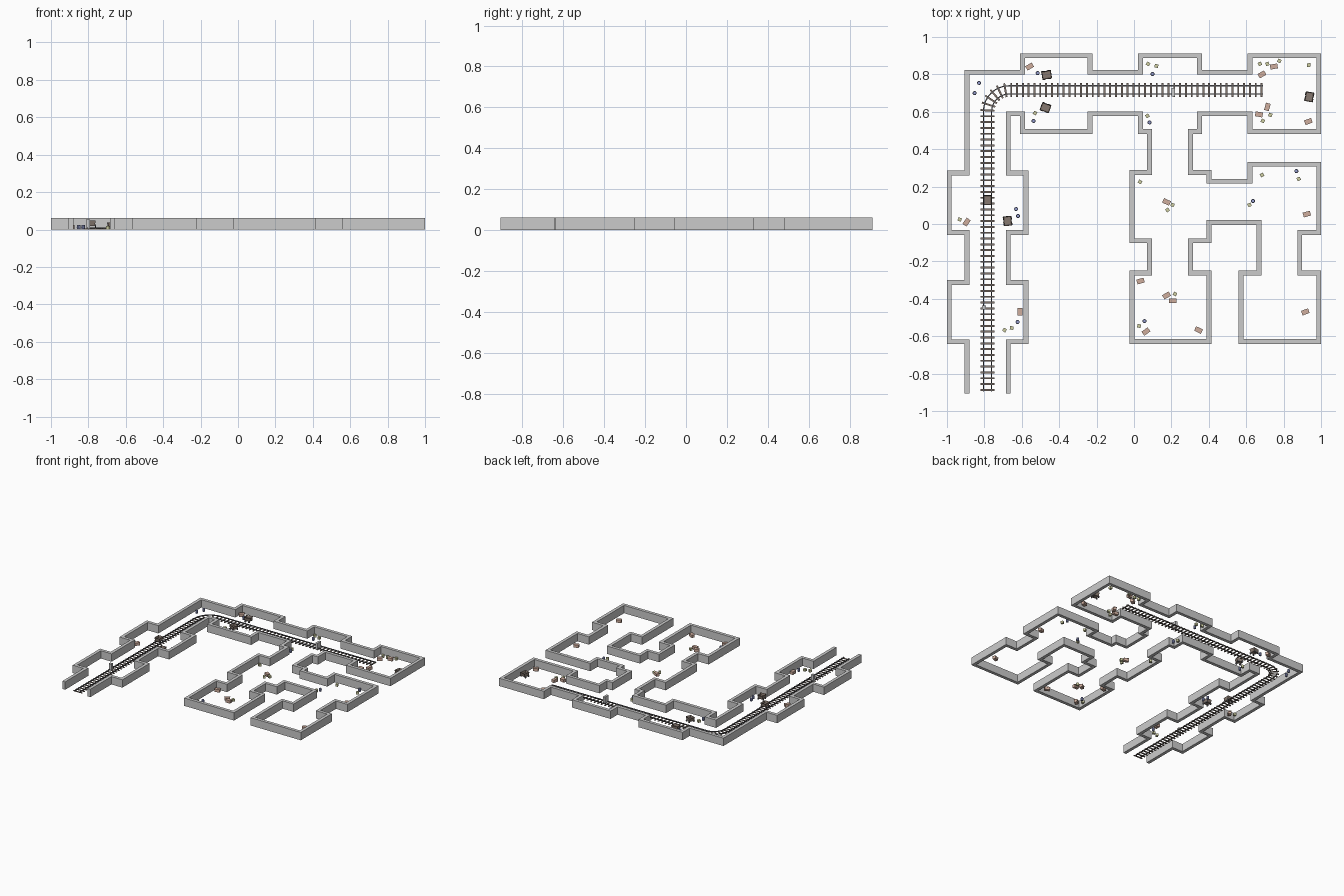
import bpy, bmesh, math, random
from mathutils import Matrix, Vector

if "Cube" in bpy.data.objects:
    bpy.data.objects.remove(bpy.data.objects["Cube"])

random.seed(4)


def mat(name, rgb):
    m = bpy.data.materials.new(name)
    m.diffuse_color = (*rgb, 1)
    m.use_nodes = True
    m.node_tree.nodes["Principled BSDF"].inputs["Base Color"].default_value = m.diffuse_color
    return m


STEEL = mat("dark_steel", (0.10, 0.10, 0.11))
CART = mat("rusty_brown", (0.24, 0.19, 0.16))
TAN = mat("tan_crate", (0.62, 0.42, 0.34))
YELLOW = mat("straw_yellow", (0.62, 0.62, 0.36))
BLUE = mat("barrel_blue", (0.30, 0.34, 0.62))


def finish(name, bm, *mats):
    bmesh.ops.recalc_face_normals(bm, faces=bm.faces)
    me = bpy.data.meshes.new(name)
    bm.to_mesh(me)
    bm.free()
    for m in mats:
        me.materials.append(m)
    ob = bpy.data.objects.new(name, me)
    bpy.context.collection.objects.link(ob)
    return ob


def place(x, y, deg=0):
    return Matrix.Translation((x, y, 0)) @ Matrix.Rotation(math.radians(deg), 4, 'Z')


def add_box(bm, size, centre, m=Matrix(), taper=1.0, idx=0):
    r = bmesh.ops.create_cube(bm, size=1)
    for v in r["verts"]:
        k = taper if v.co.z < 0 else 1
        v.co = m @ (Vector((v.co.x * size[0] * k, v.co.y * size[1] * k, v.co.z * size[2])) + Vector(centre))
    for f in {f for v in r["verts"] for f in v.link_faces}:
        f.material_index = idx
    return r["verts"]


def sweep(bm, pts, off_a, off_b, z0, z1):
    """Closed mitred ribbon with rectangular section along a flat path."""
    rings = []
    for i, p in enumerate(pts):
        d0 = (p - pts[i - 1]).normalized() if i else (pts[1] - p).normalized()
        d1 = (pts[i + 1] - p).normalized() if i < len(pts) - 1 else d0
        n0, n1 = Vector((-d0.y, d0.x)), Vector((-d1.y, d1.x))
        n = (n0 + n1) / (1 + n0.dot(n1))
        a, b = p + n * off_a, p + n * off_b
        rings.append([bm.verts.new(c) for c in
                      ((*a, z0), (*b, z0), (*b, z1), (*a, z1))])
    for r, s in zip(rings, rings[1:]):
        for k in range(4):
            bm.faces.new((r[k], r[(k + 1) % 4], s[(k + 1) % 4], s[k]))
    bm.faces.new(rings[0])
    bm.faces.new(rings[-1])


# Dungeon wall: one right-angled path, coordinates alternate y, x, y, x ...
steps = [-.63, -.987, -.313, -.893, -.045, -.987, .273, -.893, .812, -.596, .9, -.235,
         .812, .035, .9, .35, .812, .62, .9, .987, .495, .62, .59, .35, .495, .302,
         .275, .401, .228, .62, .32, .987, -.045, .887, -.262, .987, -.628, .572,
         -.262, .668, .008, .401, -.09, .302, -.262, .401, -.628, -.011, -.262, .083,
         -.09, -.011, .275, .083, .495, .035, .59, -.235, .495, -.596, .59, -.673,
         .273, -.577, -.045, -.673, -.313, -.577, -.63, -.673, -.907]
x, y = -.893, -.907
path = [Vector((x, y))]
for i, s in enumerate(steps):
    x, y = (x, s) if i % 2 == 0 else (s, y)
    path.append(Vector((x, y)))
bm = bmesh.new()
sweep(bm, path, -.0125, .0125, 0, .062)
finish("dungeon_wall", bm)

# Track: straight, quarter bend, straight
TX, TY, R, Y0, X1 = -.783, .717, .115, -.895, .69
L1, LC = TY - R - Y0, R * math.pi / 2
total = L1 + LC + X1 - (TX + R)


def track(s):
    if s < L1:
        return Vector((TX, Y0 + s)), 90
    if s < L1 + LC:
        a = (s - L1) / R
        return Vector((TX + R - R * math.cos(a), TY - R + R * math.sin(a))), 90 - math.degrees(a)
    return Vector((TX + R + s - L1 - LC, TY)), 0


stops = [0] + [L1 + LC * k / 8 for k in range(9)] + [total]
line = [track(s)[0] for s in stops]
bm = bmesh.new()
for c in (-.022, .022):
    sweep(bm, line, c - .003, c + .003, .005, .012)
finish("rails", bm, STEEL)

bm = bmesh.new()
n = round(total / .031)
for k in range(n):
    p, a = track(.008 + (total - .016) * k / (n - 1))
    add_box(bm, (.010, .075, .005), (0, 0, .0025), place(p.x, p.y, a))
finish("sleepers", bm, CART)

# Mine carts: tapered open tub on four wheels
carts = [(-.783, .128, 90), (-.676, .016, 95), (-.467, .797, 10), (-.473, .622, -20), (.937, .68, 80)]
for i, (cx, cy, a) in enumerate(carts):
    lift = .010 if i == 0 else 0
    m = Matrix.Translation((0, 0, lift)) @ place(cx, cy, a)
    bm = bmesh.new()
    vs = add_box(bm, (.052, .044, .028), (0, 0, .024), m, .8)
    top = max({f for v in vs for f in v.link_faces}, key=lambda f: f.calc_center_median().z)
    bmesh.ops.inset_region(bm, faces=[top], thickness=.005)
    bmesh.ops.translate(bm, verts=top.verts, vec=(0, 0, -.018))
    for sx in (-1, 1):
        for sy in (-1, 1):
            w = m @ Matrix.Translation((sx * .015, sy * .021, .008)) @ Matrix.Rotation(math.pi / 2, 4, 'X')
            r = bmesh.ops.create_cone(bm, cap_ends=True, segments=8, radius1=.008, radius2=.008,
                                      depth=.006, matrix=w)
            for f in {f for v in r["verts"] for f in v.link_faces}:
                f.material_index = 1
    finish("mine_cart", bm, CART, STEEL)

# Upright obstacles on the track
for px, py, sx, sy in ((-.802, -.447, .022, .02), (.21, .705, .018, .045)):
    bm = bmesh.new()
    add_box(bm, (sx, sy, .054), (px, py, .027))
    finish("track_barrier", bm)

# Long crates (x, y, angle)
crates = [(-.558, .842, 30), (-.895, .01, 55), (-.61, -.47, 90), (.748, .842, 10),
          (.684, .80, 30), (.713, .626, 75), (.668, .586, -10), (.932, .548, 20),
          (.174, .118, -25), (.924, .053, 15), (.035, -.305, 15), (.174, -.382, 30),
          (.206, -.41, 0), (.064, -.575, 35), (.345, -.567, -25), (.916, -.47, 20)]
bm = bmesh.new()
for cx, cy, a in crates:
    add_box(bm, (.038, .024, .018), (0, 0, .009), place(cx, cy, a))
    add_box(bm, (.040, .026, .005), (0, 0, .0205), place(cx, cy, a))
finish("long_crates", bm, TAN)

# Small boxes
boxes = [(-.932, .024), (-.692, -.567), (-.654, -.556), (-.529, .593), (.075, .856), (.12, .845),
         (.072, .578), (.673, .856), (.713, .856), (.777, .872), (.935, .85), (.729, .583),
         (.689, .551), (.032, .225), (.206, .102), (.179, .075), (.684, .262), (.881, .241),
         (.617, .102), (.219, -.374), (.027, -.545)]
bm = bmesh.new()
for cx, cy in boxes:
    add_box(bm, (.019, .019, .019), (0, 0, .0095), place(cx, cy, random.uniform(-40, 40)))
finish("small_boxes", bm, YELLOW)

# Barrels
barrels = [(-.828, .754), (-.852, .70), (-.515, .807), (-.537, .551), (.099, .802), (.083, .543),
           (.868, .283), (.636, .123), (.056, -.519), (-.63, .08), (-.62, .043), (-.622, -.524)]
bm = bmesh.new()
for cx, cy in barrels:
    for z, r1, r2 in ((.006, .009, .011), (.018, .011, .009)):
        bmesh.ops.create_cone(bm, cap_ends=True, segments=10, radius1=r1, radius2=r2, depth=.012,
                              matrix=Matrix.Translation((cx, cy, z)))
finish("barrels", bm, BLUE)
